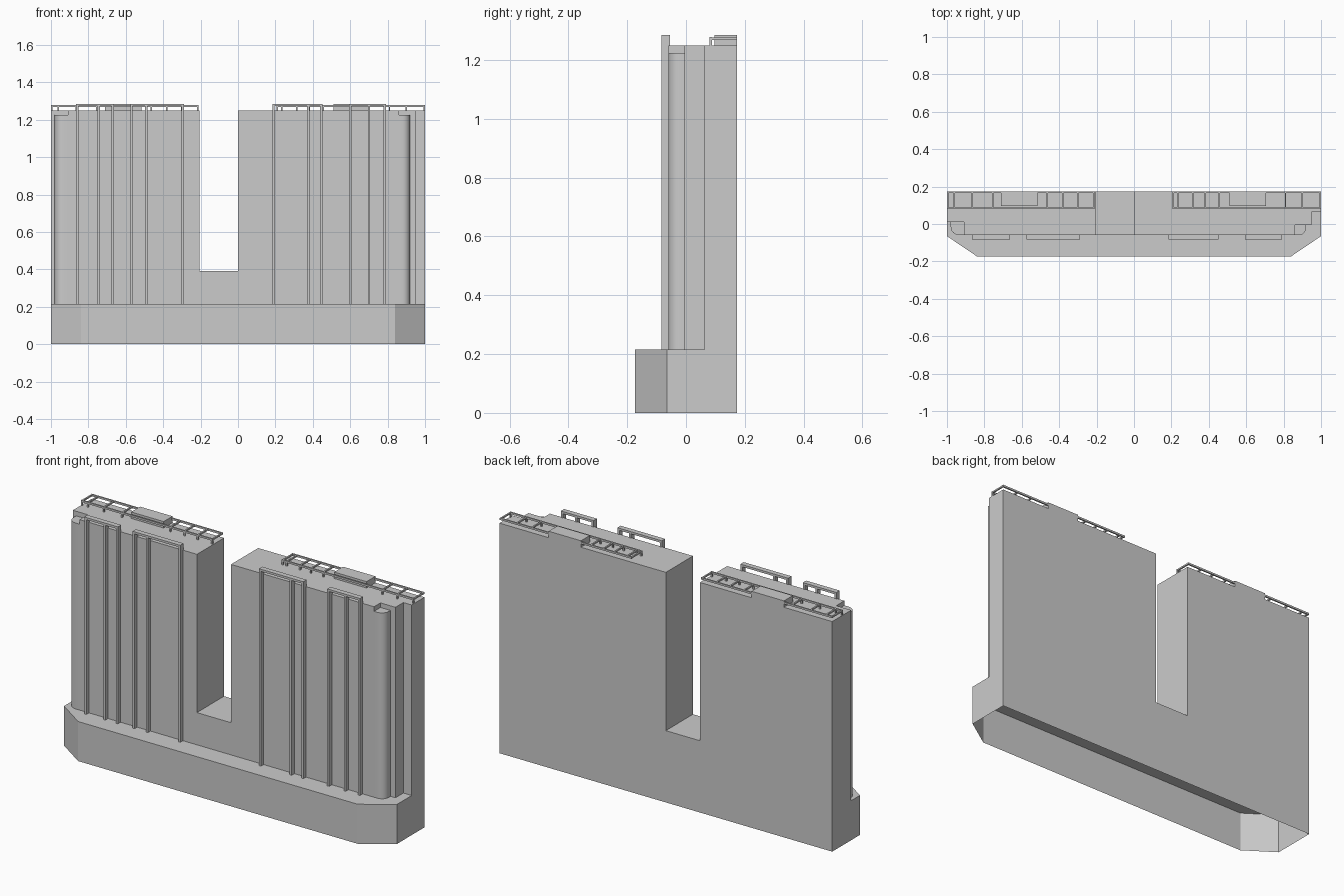
import bpy, bmesh, math
from mathutils import Vector

if "Cube" in bpy.data.objects:
    bpy.data.objects.remove(bpy.data.objects["Cube"])

BACK, FRONT = 0.173, -0.06
POD, LOW, ROOF = 0.215, 1.225, 1.25
GAP_L, GAP_R, GAP_Z = -0.205, 0.0, 0.39


def finish(bm, name):
    me = bpy.data.meshes.new(name)
    bm.to_mesh(me)
    bm.free()
    ob = bpy.data.objects.new(name, me)
    bpy.context.collection.objects.link(ob)
    return ob


def face(bm, pts, out):
    f = bm.faces.new([bm.verts.new(p) for p in pts])
    f.normal_update()
    if f.normal.dot(Vector(out)) < 0:
        f.normal_flip()


def walls(bm, path, z0, z1):
    # path runs left to right seen from the front
    for (ax, ay), (bx, by) in zip(path, path[1:]):
        face(bm, [(ax, ay, z0), (bx, by, z0), (bx, by, z1), (ax, ay, z1)],
             (by - ay, ax - bx, 0))


def flat(bm, pts, z):
    face(bm, [(x, y, z) for x, y in pts], (0, 0, 1))


def arc(cx, cy, r, a0, a1, n=6):
    return [(cx + r * math.cos(math.radians(a0 + (a1 - a0) * i / n)),
             cy + r * math.sin(math.radians(a0 + (a1 - a0) * i / n))) for i in range(n + 1)]


def box(bm, x0, x1, y0, y1, z0, z1):
    r = bmesh.ops.create_cube(bm, size=1)
    for v in r['verts']:
        v.co = Vector(((x0 + x1) / 2 + v.co.x * (x1 - x0),
                       (y0 + y1) / 2 + v.co.y * (y1 - y0),
                       (z0 + z1) / 2 + v.co.z * (z1 - z0)))


# plan outlines of both towers, with rounded corner turrets
turret_l = [(-0.98, 0.01)] + arc(-0.935, -0.015, 0.045, 180, 270) + [(-0.91, FRONT)]
turret_r = [(0.86, FRONT)] + arc(0.88, -0.02, 0.04, -90, 0) + [(0.92, -0.005)]
end_r = [(0.95, -0.005), (0.95, 0.063), (1, 0.063)]
low_l = [(-1, 0.01)] + turret_l + [(GAP_L, FRONT)]
low_r = [(GAP_R, FRONT)] + turret_r + end_r
top_l = [(-1, 0.01), (-0.98, 0.01), (-0.91, 0.01), (-0.91, FRONT), (GAP_L, FRONT)]
top_r = [(GAP_R, FRONT), (0.86, FRONT), (0.86, -0.005), (0.92, -0.005)] + end_r

# podium with chamfered front corners, open underneath
bm = bmesh.new()
pod = [(-1, -0.065), (-0.84, -0.173), (0.84, -0.173), (1, -0.065)]
walls(bm, [(-1, 0.01)] + pod + [(1, 0.063)], 0, POD)
flat(bm, pod + (low_l + low_r)[::-1], POD)
finish(bm, "podium")

# twin tower shell
bm = bmesh.new()
for low, top, turret, inner in ((low_l, top_l, turret_l, (-0.91, 0.01)),
                                (low_r, top_r, turret_r, (0.86, -0.005))):
    walls(bm, low, POD, LOW)
    walls(bm, top, LOW, ROOF)
    flat(bm, turret + [inner], LOW)
    flat(bm, top + [(top[-1][0], BACK), (top[0][0], BACK)], ROOF)
walls(bm, [(-1, BACK), (-1, 0.01)], 0, ROOF)
walls(bm, [(1, 0.063), (1, BACK)], 0, ROOF)
walls(bm, [(GAP_L, FRONT), (GAP_L, BACK)], GAP_Z, ROOF)
walls(bm, [(GAP_R, BACK), (GAP_R, FRONT)], GAP_Z, ROOF)
walls(bm, [(GAP_L, FRONT), (GAP_R, FRONT)], POD, GAP_Z)
flat(bm, [(GAP_L, FRONT), (GAP_R, FRONT), (GAP_R, BACK), (GAP_L, BACK)], GAP_Z)
face(bm, [(x, BACK, z) for x, z in ((-1, 0), (1, 0), (1, ROOF), (GAP_R, ROOF), (GAP_R, GAP_Z),
                                    (GAP_L, GAP_Z), (GAP_L, ROOF), (-1, ROOF))], (0, 1, 0))
bmesh.ops.remove_doubles(bm, verts=bm.verts, dist=1e-4)
shell = finish(bm, "tower_shell")
for ob in bpy.context.selected_objects:
    ob.select_set(False)
shell.select_set(True)
bpy.context.view_layer.objects.active = shell
bpy.ops.object.shade_smooth_by_angle(angle=math.radians(30))

# tall facade frames: three fins joined by a bar above the roof
T = 0.006
for i, fins in enumerate(((-0.86, -0.745, -0.67), (-0.57, -0.49, -0.295),
                          (0.19, 0.375, 0.445), (0.60, 0.70, 0.785))):
    bm = bmesh.new()
    for x in fins:
        box(bm, x - T, x + T, -0.083, -0.055, POD, 1.273)
    box(bm, fins[0] - T, fins[-1] + T, -0.083, -0.055, 1.273, 1.285)
    finish(bm, f"facade_frame_{i + 1}")

# roof railings with posts and cross bars, plus a plant box on each roof
B = 0.004
for side, x0, x1, bars, bx in (
        ("left", -1, -0.21, (-0.996, -0.96, -0.865, -0.755, -0.465, -0.38, -0.30, -0.214), -0.71),
        ("right", 0.205, 1, (0.21, 0.235, 0.315, 0.38, 0.455, 0.81, 0.90, 0.996), 0.51)):
    bm = bmesh.new()
    box(bm, x0, x1, 0.08, 0.088, 1.268, 1.278)
    box(bm, x0, x1, BACK - 0.008, BACK, 1.268, 1.278)
    for x in bars:
        box(bm, x - B, x + B, 0.088, BACK - 0.008, 1.269, 1.277)
        box(bm, x - B, x + B, 0.08, 0.088, ROOF, 1.268)
    finish(bm, f"roof_railing_{side}")
    bm = bmesh.new()
    box(bm, bx, bx + 0.195, 0.097, BACK, ROOF, 1.285)
    finish(bm, f"roof_box_{side}")
